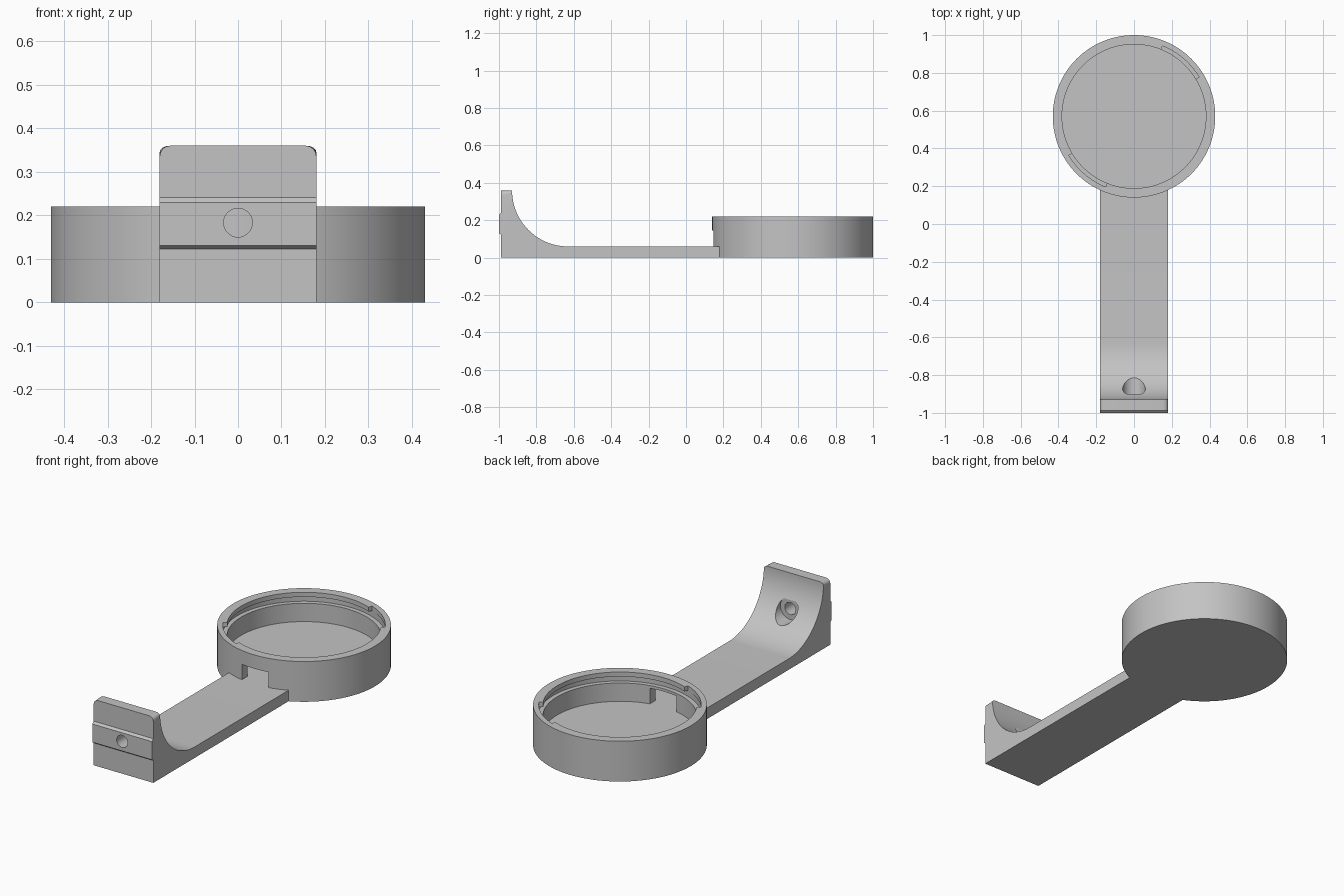
import bpy, bmesh, math
from mathutils import Matrix, Vector

if "Cube" in bpy.data.objects:
    bpy.data.objects.remove(bpy.data.objects["Cube"], do_unlink=True)

GREY = (0.55, 0.55, 0.55, 1)
mat = bpy.data.materials.new("plain_grey")
mat.use_nodes = True
mat.diffuse_color = GREY
mat.node_tree.nodes["Principled BSDF"].inputs["Base Color"].default_value = GREY

CUP_Y = 0.57      # centre of the round cup
CUP_R = 0.43
HALF_W = 0.18     # half width of the arm
FLOOR = 0.06      # thickness of arm and cup floor


def to_object(name, bm):
    bmesh.ops.recalc_face_normals(bm, faces=bm.faces[:])
    mesh = bpy.data.meshes.new(name)
    bm.to_mesh(mesh)
    bm.free()
    mesh.materials.append(mat)
    obj = bpy.data.objects.new(name, mesh)
    bpy.context.collection.objects.link(obj)
    return obj


def prism(name, points, direction):
    """Extrude a closed outline along a direction."""
    bm = bmesh.new()
    face = bm.faces.new([bm.verts.new(p) for p in points])
    result = bmesh.ops.extrude_face_region(bm, geom=[face], use_keep_orig=True)
    moved = [g for g in result["geom"] if isinstance(g, bmesh.types.BMVert)]
    bmesh.ops.translate(bm, verts=moved, vec=direction)
    return to_object(name, bm)


def lathe(name, profile, centre, steps=128):
    """Turn a (radius, height) profile around a vertical axis."""
    bm = bmesh.new()
    verts = [bm.verts.new((r, 0, z)) for r, z in profile]
    edges = [bm.edges.new(pair) for pair in zip(verts, verts[1:])]
    bmesh.ops.spin(bm, geom=verts + edges, cent=(0, 0, 0), axis=(0, 0, 1),
                   angle=math.tau, steps=steps, use_duplicate=False)
    bmesh.ops.remove_doubles(bm, verts=bm.verts[:], dist=0.0001)
    bmesh.ops.translate(bm, verts=bm.verts[:], vec=centre)
    return to_object(name, bm)


def rod(name, radius, y0, y1, z):
    """Round cutter lying along y."""
    bm = bmesh.new()
    place = Matrix.Translation((0, (y0 + y1) / 2, z)) @ Matrix.Rotation(math.pi / 2, 4, "X")
    bmesh.ops.create_cone(bm, cap_ends=True, segments=48, radius1=radius,
                          radius2=radius, depth=y1 - y0, matrix=place)
    return to_object(name, bm)


def cut(obj, cutter):
    mod = obj.modifiers.new("cut", "BOOLEAN")
    mod.operation = "DIFFERENCE"
    mod.solver = "EXACT"
    mod.object = cutter
    bpy.context.view_layer.objects.active = obj
    bpy.ops.object.modifier_apply(modifier=mod.name)
    bpy.data.objects.remove(cutter, do_unlink=True)


def smooth(obj):
    bpy.ops.object.select_all(action="DESELECT")
    obj.select_set(True)
    bpy.context.view_layer.objects.active = obj
    bpy.ops.object.shade_smooth_by_angle(angle=math.radians(25))


# Round cup with a groove under its inner lip
cup = lathe("cup", [(0, 0), (CUP_R, 0), (CUP_R, 0.22), (0.381, 0.22),
                    (0.381, 0.195), (0.405, 0.195), (0.405, 0.16),
                    (0.381, 0.16), (0.381, FLOOR), (0, FLOOR)], (0, CUP_Y, 0))

# Two opposite locking slots through the lip
for start in (31, 211):
    outline = []
    for radius, sweep in ((0.402, range(0, 38)), (0.34, range(37, -1, -1))):
        for a in sweep:
            t = math.radians(start + a)
            outline.append((radius * math.cos(t), CUP_Y + radius * math.sin(t), 0.18))
    cut(cup, prism("slot_cutter", outline, Vector((0, 0, 0.1))))

# Opening in the wall above the arm
w = 0.08
cut(cup, prism("opening_cutter",
               [(-w, 0.1, FLOOR), (w, 0.1, FLOOR), (w, 0.25, FLOOR), (-w, 0.25, FLOOR)],
               Vector((0, 0, 0.085))))

# Arm with curved upright and a raised band across the front
TOP, R = 0.36, 0.30
side = [(0.185, 0), (0.185, FLOOR)]
for i in range(33):
    t = math.pi / 2 * i / 32
    side.append((-0.63 - R * math.sin(t), TOP - R * math.cos(t)))
side += [(-0.988, TOP), (-0.988, 0.241), (-1, 0.23), (-1, 0.131), (-0.988, 0.122), (-0.988, 0)]
arm = prism("arm_and_upright", [(-HALF_W, y, z) for y, z in side], Vector((2 * HALF_W, 0, 0)))

# Rounded top corners of the upright
bm = bmesh.new()
bm.from_mesh(arm.data)
corners = [e for e in bm.edges
           if all(v.co.z > TOP - 0.001 for v in e.verts)
           and abs(e.verts[0].co.x - e.verts[1].co.x) < 0.001]
bmesh.ops.bevel(bm, geom=corners, offset=0.025, segments=8, profile=0.5, affect="EDGES")
bm.to_mesh(arm.data)
bm.free()

# Screw hole with a wider recess behind it
cut(arm, rod("recess_cutter", 0.06, -0.9, -0.7, 0.183))
cut(arm, rod("hole_cutter", 0.033, -1.1, -0.85, 0.183))

for part in (cup, arm):
    smooth(part)
